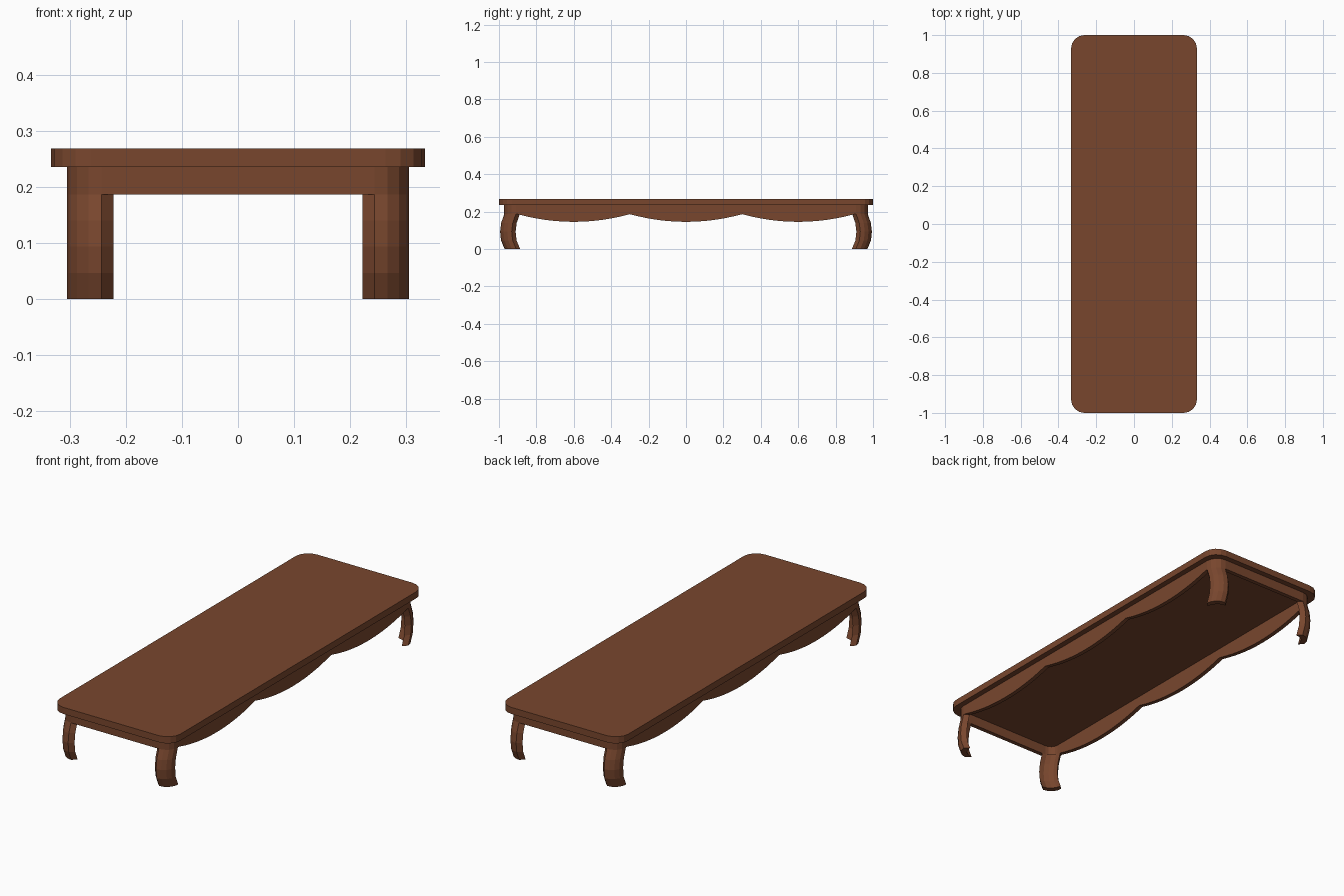
import bpy, bmesh
from math import sin, cos, pi

if "Cube" in bpy.data.objects:
    bpy.data.objects.remove(bpy.data.objects["Cube"])

HX, HY = 0.305, 0.972      # outer half size of apron and leg corners
R, T = 0.062, 0.021        # corner radius, wall thickness
SEG = 4
Z_SKIRT, Z_TOP, Z_MAX = 0.186, 0.235, 0.268

wood = bpy.data.materials.new("brown_wood")
wood.diffuse_color = (0.19, 0.062, 0.027, 1)
wood.use_nodes = True
wood.node_tree.nodes["Principled BSDF"].inputs["Base Color"].default_value = wood.diffuse_color


def finish(name, bm):
    bmesh.ops.recalc_face_normals(bm, faces=bm.faces)
    mesh = bpy.data.meshes.new(name)
    bm.to_mesh(mesh)
    bm.free()
    mesh.materials.append(wood)
    ob = bpy.data.objects.new(name, mesh)
    bpy.context.collection.objects.link(ob)
    return ob


def loft(name, rings, close=False):
    """Skin rings of equal length; cap the ends or join last to first."""
    bm = bmesh.new()
    vs = [[bm.verts.new(p) for p in ring] for ring in rings]
    n = len(vs[0])
    pairs = list(zip(vs, vs[1:])) + ([(vs[-1], vs[0])] if close else [])
    for a, b in pairs:
        for i in range(n):
            j = (i + 1) % n
            bm.faces.new((a[i], a[j], b[j], b[i]))
    if not close:
        bm.faces.new(vs[0])
        bm.faces.new(vs[-1])
    return finish(name, bm)


def arc(cx, cy, r, start):
    return [(cx + r * cos(start + pi / 2 * k / SEG), cy + r * sin(start + pi / 2 * k / SEG))
            for k in range(SEG + 1)]


def rounded_rect(hx, hy, r, side_ys=()):
    """Counter-clockwise outline, with extra points along the long sides."""
    cx, cy = hx - r, hy - r
    return (arc(cx, cy, r, 0) + arc(-cx, cy, r, pi / 2)
            + [(-hx, y) for y in reversed(side_ys)]
            + arc(-cx, -cy, r, pi) + arc(cx, -cy, r, 1.5 * pi)
            + [(hx, y) for y in side_ys])


# Table top with rounded corners
outline = rounded_rect(0.333, 1.0, 0.07)
loft("table_top", [[(x, y, z) for x, y in outline] for z in (Z_TOP, Z_MAX)])

# Apron: hollow frame with three scallops along each long side
STEPS, SPAN = 12, 0.6
ys = [-0.9 + SPAN * k / STEPS for k in range(3 * STEPS + 1)]


def lower_edge(y):
    if abs(y) > 0.9001:
        return Z_SKIRT
    u = ((y + 0.9) % SPAN) / SPAN * 2 - 1
    return Z_SKIRT - 0.041 * (1 - u * u)


outer = rounded_rect(HX, HY, R, ys)
inner = rounded_rect(HX - T, HY - T, R - T, ys)
# only the long sides are scalloped
low = [lower_edge(y) for x, y in outer]
loft("apron", [
    [(x, y, Z_TOP) for x, y in outer],
    [(x, y, z) for (x, y), z in zip(outer, low)],
    [(x, y, z) for (x, y), z in zip(inner, low)],
    [(x, y, Z_TOP) for x, y in inner],
], close=True)

# Legs: curved corner section, bowed outward lengthwise
curve = arc(HX - R, HY - R, R, 0)
section = curve + [(x - T, y - T) for x, y in reversed(curve)]
bow = [(Z_SKIRT, 0.0), (0.14, 0.016), (0.093, 0.022), (0.046, 0.017), (0.0, -0.002)]
for end, sy in (("front", -1), ("back", 1)):
    for side, sx in (("left", -1), ("right", 1)):
        loft(f"{end}_{side}_leg",
             [[(sx * x, sy * (y + d), z) for x, y in section] for z, d in bow])
